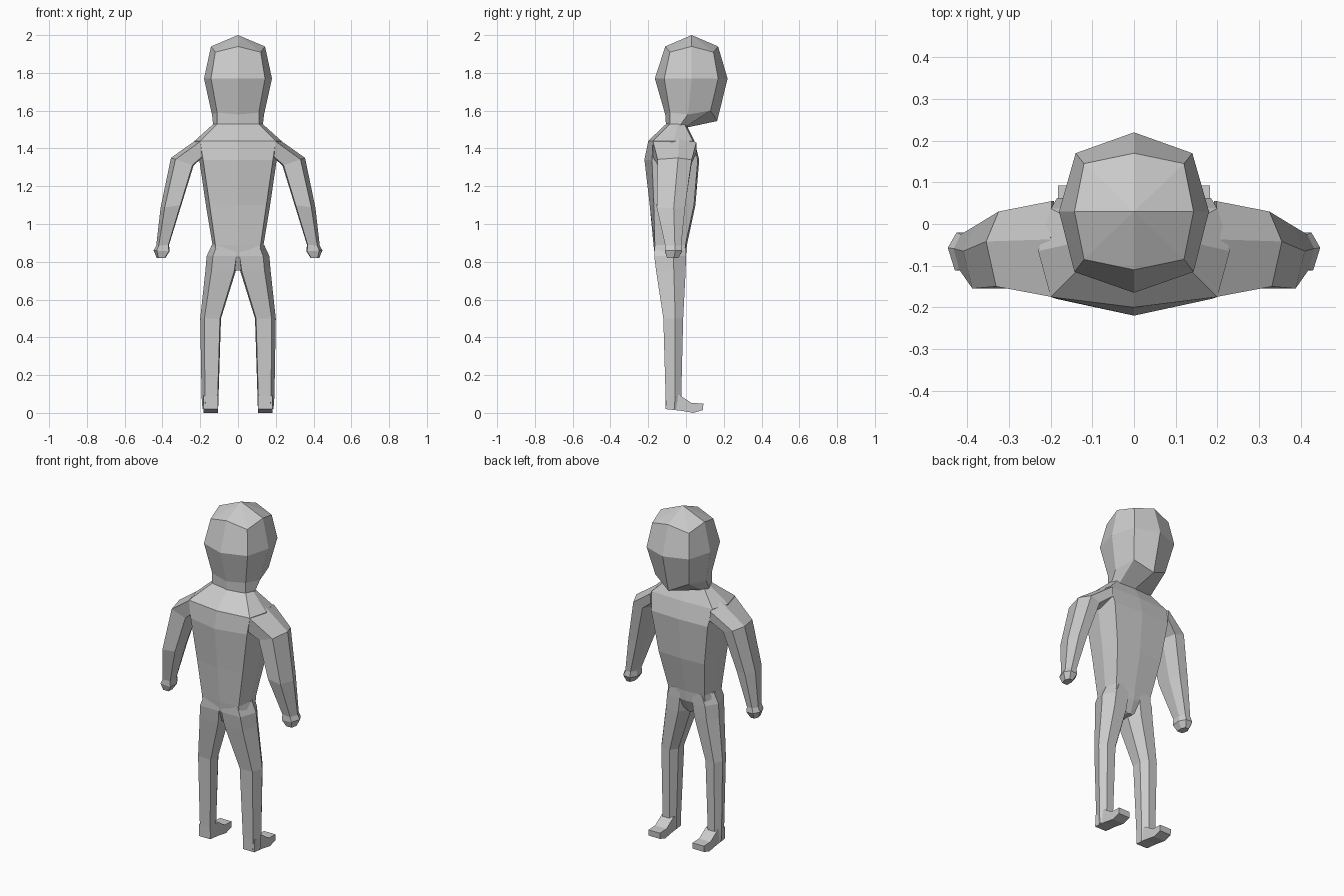
import bpy
import bmesh

cube = bpy.data.objects.get("Cube")
if cube:
    bpy.data.objects.remove(cube, do_unlink=True)

skin = bpy.data.materials.new("plain grey")
GREY = (0.6, 0.6, 0.6, 1)
skin.diffuse_color = GREY
skin.use_nodes = True
skin.node_tree.nodes["Principled BSDF"].inputs["Base Color"].default_value = GREY


def loft(name, rings, mirror=False):
    """Skin a list of equal-length rings and close both ends."""
    bm = bmesh.new()
    loops = [[bm.verts.new(p) for p in ring] for ring in rings]
    n = len(loops[0])
    for a, b in zip(loops, loops[1:]):
        for i in range(n):
            j = (i + 1) % n
            bm.faces.new((a[i], a[j], b[j], b[i]))
    bm.faces.new(loops[0])
    bm.faces.new(loops[-1])
    bmesh.ops.remove_doubles(bm, verts=bm.verts, dist=0.0005)
    bmesh.ops.recalc_face_normals(bm, faces=bm.faces)
    mesh = bpy.data.meshes.new(name)
    bm.to_mesh(mesh)
    bm.free()
    mesh.materials.append(skin)
    obj = bpy.data.objects.new(name, mesh)
    bpy.context.collection.objects.link(obj)
    if mirror:
        obj.modifiers.new("mirror", "MIRROR")
    return obj


def body_ring(front, front_corner, side, back_corner, back):
    """Eight-point symmetric ring; front and back are (y, z), the rest (x, y, z)."""
    half = [front_corner, side, back_corner]
    other = [(-x, y, z) for x, y, z in reversed(half)]
    return [(0, *front)] + half + [(0, *back)] + other


def torso_ring(z, width, front, corner, corner_x, back):
    side = (width, (corner + back) / 2, z)
    return body_ring((front, z), (corner_x, corner, z), side,
                     (corner_x, back - 0.008, z), (back, z))


def limb_ring(inner, outer, z_in, z_out, front, back):
    """Six-sided limb section, flat in front and bevelled behind."""
    section = [(0.05, 0), (0.8, 0), (1, 0.6), (0.75, 1), (0.25, 1), (0, 0.6)]
    return [(inner + (outer - inner) * s, front + (back - front) * t,
             z_in + (z_out - z_in) * s) for s, t in section]


# Head: crown, temples, widest band, jaw and neck root
crown = (0.03, 2.0)
apex = (0, *crown)
head = [
    body_ring(crown, apex, apex, apex, crown),
    body_ring((-0.11, 1.94), (0.12, -0.085, 1.91), (0.143, 0.03, 1.94),
              (0.12, 0.145, 1.91), (0.17, 1.94)),
    body_ring((-0.165, 1.77), (0.143, -0.115, 1.77), (0.18, 0.03, 1.77),
              (0.14, 0.17, 1.77), (0.22, 1.77)),
    body_ring((-0.11, 1.58), (0.11, -0.085, 1.59), (0.138, 0.01, 1.58),
              (0.11, 0.13, 1.6), (0.165, 1.545)),
    body_ring((-0.105, 1.51), (0.11, -0.085, 1.51), (0.13, -0.04, 1.51),
              (0.1, -0.01, 1.51), (0, 1.51)),
]
loft("head", head)

# Torso from neck to crotch
torso = [
    torso_ring(1.53, 0.13, -0.105, -0.085, 0.11, 0.0),
    torso_ring(1.44, 0.23, -0.2, -0.175, 0.2, 0.045),
    torso_ring(1.34, 0.205, -0.22, -0.18, 0.185, 0.07),
    torso_ring(1.1, 0.17, -0.192, -0.17, 0.15, 0.05),
    torso_ring(0.89, 0.135, -0.172, -0.165, 0.12, 0.005),
    torso_ring(0.83, 0.155, -0.165, -0.16, 0.12, 0.0),
    torso_ring(0.755, 0.02, -0.13, -0.13, 0.015, -0.03),
]
loft("torso", torso)

# Arms with hands
arm = [
    limb_ring(0.19, 0.2, 1.35, 1.46, -0.175, 0.055),
    limb_ring(0.235, 0.355, 1.31, 1.35, -0.15, 0.03),
    limb_ring(0.3, 0.41, 1.1, 1.085, -0.155, -0.005),
    limb_ring(0.365, 0.433, 0.89, 0.885, -0.11, -0.025),
]
loft("arms", arm, mirror=True)
hand = [
    limb_ring(0.365, 0.433, 0.89, 0.885, -0.11, -0.025),
    limb_ring(0.362, 0.447, 0.855, 0.86, -0.112, -0.02),
    limb_ring(0.385, 0.43, 0.82, 0.82, -0.1, -0.04),
]
loft("hands", hand, mirror=True)

# Legs
leg = [
    limb_ring(0.0, 0.138, 0.89, 0.89, -0.165, 0.0),
    limb_ring(0.0, 0.166, 0.83, 0.83, -0.168, 0.0),
    limb_ring(0.012, 0.173, 0.75, 0.75, -0.158, -0.002),
    limb_ring(0.09, 0.2, 0.5, 0.5, -0.12, -0.015),
    limb_ring(0.103, 0.193, 0.09, 0.09, -0.108, -0.025),
    limb_ring(0.105, 0.188, 0.02, 0.02, -0.108, -0.03),
]
loft("legs", leg, mirror=True)

# Feet: side outline swept across the width
outline = [(-0.108, 0.02), (-0.03, 0.012), (0.04, 0.0), (0.09, 0.015),
           (0.092, 0.05), (0.03, 0.052), (-0.035, 0.095), (-0.105, 0.09)]
foot = [[(x, y, z) for y, z in outline] for x in (0.107, 0.182)]
loft("feet", foot, mirror=True)
